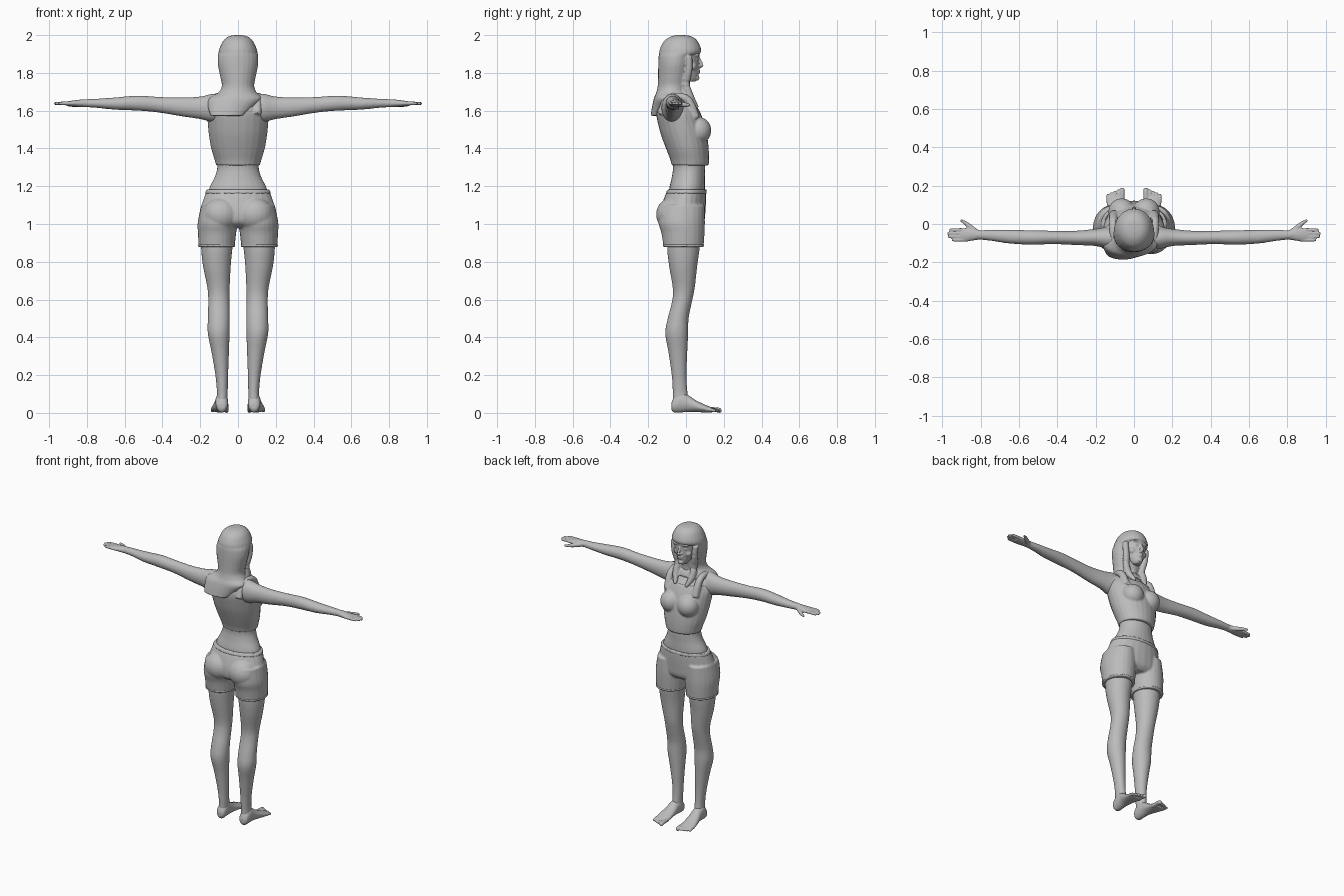
import bpy
import bmesh
from math import cos, sin, pi
from mathutils import Matrix, Vector

if "Cube" in bpy.data.objects:
    bpy.data.objects.remove(bpy.data.objects["Cube"])

CM = 0.01
grey = bpy.data.materials.new("plain grey")
grey.use_nodes = True
grey.diffuse_color = (0.5, 0.5, 0.5, 1)
grey.node_tree.nodes["Principled BSDF"].inputs["Base Color"].default_value = (0.5, 0.5, 0.5, 1)


def smooth_rows(rows, steps=4):
    """Catmull-Rom interpolation between cross-sections."""
    rows = [Vector(r) for r in rows]
    ends = [rows[0]] + rows + [rows[-1]]
    out = []
    for a, b, c, d in zip(ends, ends[1:], ends[2:], ends[3:]):
        for k in range(steps):
            t = k / steps
            out.append(b + (c - a) * (t / 2)
                       + (a * 2 - b * 5 + c * 4 - d) * (t * t / 2)
                       + (b * 3 - a - c * 3 + d) * (t ** 3 / 2))
    return out + [rows[-1]]


def loft(bm, axis, rows, sides=(1,), segments=24):
    """Rows are (position on axis, low u, high u, low v, high v) in cm."""
    for side in sides:
        rings = []
        for t, u0, u1, v0, v1 in smooth_rows(rows):
            ring = []
            for i in range(segments):
                a = 2 * pi * i / segments
                u = (u0 + u1) / 2 + (u1 - u0) / 2 * cos(a)
                v = (v0 + v1) / 2 + (v1 - v0) / 2 * sin(a)
                p = {"x": (t, u, v), "y": (u, t, v), "z": (u, v, t)}[axis]
                ring.append(bm.verts.new((p[0] * side * CM, p[1] * CM, p[2] * CM)))
            rings.append(ring)
        for r, s in zip(rings, rings[1:]):
            for i in range(segments):
                j = (i + 1) % segments
                bm.faces.new((r[i], r[j], s[j], s[i]))
        bm.faces.new(rings[0])
        bm.faces.new(rings[-1])


def tube(bm, points, sides=(1,), segments=12):
    """Round limb through (x, y, z, radius) points in cm."""
    for side in sides:
        path = smooth_rows(points, 3)
        rings = []
        for n, p in enumerate(path):
            d = path[min(n + 1, len(path) - 1)].xyz - path[max(n - 1, 0)].xyz
            turn = d.to_track_quat("Z", "Y")
            ring = []
            for i in range(segments):
                a = 2 * pi * i / segments
                q = p.xyz + turn @ Vector((cos(a), sin(a), 0)) * p.w
                ring.append(bm.verts.new((q.x * side * CM, q.y * CM, q.z * CM)))
            rings.append(ring)
        for r, s in zip(rings, rings[1:]):
            for i in range(segments):
                j = (i + 1) % segments
                bm.faces.new((r[i], r[j], s[j], s[i]))
        bm.faces.new(rings[0])
        bm.faces.new(rings[-1])


def blob(bm, centre, radii, sides=(1,)):
    for side in sides:
        place = Matrix.Translation((centre[0] * side * CM, centre[1] * CM, centre[2] * CM))
        size = Matrix.Diagonal([r * CM for r in radii] + [1])
        bmesh.ops.create_uvsphere(bm, u_segments=20, v_segments=14, radius=1,
                                  matrix=place @ size)


def finish(bm, name, voxel, relax):
    """Fuse the overlapping forms into one smooth skin."""
    bmesh.ops.recalc_face_normals(bm, faces=bm.faces)
    mesh = bpy.data.meshes.new(name)
    bm.to_mesh(mesh)
    bm.free()
    mesh.materials.append(grey)
    obj = bpy.data.objects.new(name, mesh)
    bpy.context.collection.objects.link(obj)
    fuse = obj.modifiers.new("fuse", "REMESH")
    fuse.mode = "VOXEL"
    fuse.voxel_size = voxel
    fuse.use_smooth_shade = True
    soft = obj.modifiers.new("soften", "SMOOTH")
    soft.factor = 0.5
    soft.iterations = relax
    return obj


BOTH = (1, -1)

# Skin: torso, neck, arms and legs
bm = bmesh.new()
loft(bm, "z", [(110, -15, 15, -9, 9), (118, -15.5, 15.5, -9, 10), (125, -12.3, 12.3, -7.5, 10),
               (131, -11, 11, -7, 10), (140, -13, 13, -9, 9), (152, -14, 14, -13, 8),
               (160, -15, 15, -14.5, 6.5), (165, -13, 13, -14, 3), (169, -7, 7, -11, 0)])
loft(bm, "z", [(160, -6, 6, -11, 4), (168, -4.8, 4.8, -9, 1), (180, -4.5, 4.5, -8, 2)])
loft(bm, "x", [(7, -12, -2, 156, 168), (13, -13, -1.5, 154, 169), (20, -11.5, -2.5, 155.5, 167.5),
               (30, -11, -3.5, 157, 167), (42, -10.5, -3.5, 159, 167.3), (53, -10.8, -3.3, 160, 168),
               (65, -10.2, -3, 160.5, 167), (75, -8.7, -3, 161.5, 166.3),
               (83, -8, -3.5, 162, 166)], BOTH)
loft(bm, "z", [(100, 1, 20, -9, 8), (88, 2.8, 19.6, -10, 7.3), (78, 3.8, 18.6, -9, 6),
               (66, 4.4, 16.2, -7, 4.6), (59, 4.5, 15.8, -7.4, 3.2), (50, 4.3, 16, -9.7, 1.4),
               (42, 4.4, 16, -11, 1.2), (32, 4.8, 14, -9.3, .7), (20, 5.2, 12, -7.6, .3),
               (11, 5.4, 11.2, -7, .8), (4, 5.4, 11.6, -7, 2)], BOTH)
finish(bm, "body", 0.007, 4)

# Feet with five toes
bm = bmesh.new()
loft(bm, "y", [(-7.8, 7, 10, 2, 5), (-6.5, 5.6, 11.5, .3, 8), (-3, 5.2, 12, .2, 11),
               (1, 5.2, 12.3, .5, 9.5), (5, 5, 13.3, .5, 6.8), (10, 4.9, 14.2, .2, 4.4),
               (14, 5.3, 14, .3, 2.8)], BOTH)
for n in range(5):
    x = 6.2 + 1.75 * n + (0.3 if n else 0)
    r = 1.3 if n == 0 else 0.9
    tip = 18 - 0.75 * n
    tube(bm, [(x, 11, 1.8, r), (x, tip - 2, 1.7, r), (x, tip, 1.2, r), (x, tip + .8, 1.1, r / 2)], BOTH)
finish(bm, "feet", 0.004, 2)

# Hands, palm down
bm = bmesh.new()
loft(bm, "x", [(80, -8, -3.3, 161.8, 166), (84, -8.6, -2.6, 162, 165.8),
               (88, -9.2, -2.3, 162.3, 165.3), (91, -9, -2.8, 162.6, 164.8)], BOTH)
for n, tip in enumerate((96.3, 97.4, 97, 95)):
    y = -3.1 - 1.75 * n
    tube(bm, [(87, y, 163.8, .95), (92, y, 163.9, .95), (tip - 1, y, 163.8, .8), (tip, y, 163.7, .5)], BOTH)
tube(bm, [(82.5, -4, 163.5, 1.5), (85.5, -1.6, 163.2, 1.4), (88, 0.6, 163, 1), (90.5, 2, 163, .6)], BOTH)
finish(bm, "hands", 0.004, 2)

# Face with brow, eyes, nose and lips
bm = bmesh.new()
loft(bm, "z", [(175.5, -2, 2, 1, 5), (177, -3.3, 3.3, -3, 6.3), (180, -5.2, 5.2, -7, 6.6),
               (184, -6.8, 6.8, -8, 6.8), (188, -7.7, 7.7, -8, 6.8), (192, -7.8, 7.8, -8, 7.5),
               (196, -6, 6, -7, 5)])
blob(bm, (0, 5.9, 177.3), (1.9, 1.2, 1.4))
blob(bm, (3.1, 5.6, 189.4), (2.5, 1.5, .8), BOTH)
blob(bm, (3, 5.2, 187), (1.4, 1.3, .75), BOTH)
blob(bm, (4, 3.6, 183.5), (2.3, 2, 2.2), BOTH)
tube(bm, [(0, 6.2, 189, .7), (0, 7.3, 186.5, .75), (0, 8.4, 184.2, .95), (0, 7, 183, .8)])
blob(bm, (.9, 7.1, 183.7), (.8, .9, .6), BOTH)
blob(bm, (0, 6.6, 181.3), (2, 1, .5))
blob(bm, (0, 6.4, 180.1), (1.7, 1, .6))
finish(bm, "face", 0.004, 2)

# Hair: cap, back fall spreading over the shoulders, and front locks
bm = bmesh.new()
loft(bm, "z", [(200, -1.5, 1.5, -4.5, -1), (199.3, -5, 5, -8, 3), (197, -7.8, 7.8, -11.5, 6),
               (193, -9.8, 9.8, -13.7, 7.9), (190.5, -10.4, 10.4, -14.2, 7.6),
               (188.5, -10.7, 10.7, -14.5, 4.5), (184, -10.6, 10.6, -14.7, 3),
               (178, -9.4, 9.4, -14.8, 2), (173, -8.6, 8.6, -15, 1),
               (169.5, -10.5, 10, -15.8, 0), (166.5, -15.5, 12.5, -17, -3),
               (162, -16, 8, -18, -6), (157.3, -14.5, 2.5, -18.7, -12)])
for side in BOTH:
    tube(bm, [(side * 8.3, 1.5, 189, 1.8), (side * 7.6, 1.5, 182, 2), (side * 6.2, 0, 174, 2.2),
              (side * 6, 2.2, 167, 2.2), (side * 4, 6, 161.5, 1)])
loft(bm, "z", [(170, -9, 9, -12, 1.5), (167.5, -12, 12, -12, 2.8), (166, -13.5, 13.5, -11, 3)])
finish(bm, "hair", 0.005, 4)

# Sleeveless cropped top
bm = bmesh.new()
loft(bm, "z", [(131, -11.6, 11.6, -7.6, 12), (134, -12.4, 12.4, -8.3, 12.2), (140, -14.2, 14.2, -10.6, 12),
               (147, -15.4, 15.4, -13.2, 11.2), (153, -16, 16, -14.8, 9.8),
               (158, -16.2, 16.2, -15.8, 8), (162, -15, 15, -15.8, 6)])
blob(bm, (6.4, 6.5, 149.5), (7, 6.9, 7.2), BOTH)
tube(bm, [(10.5, 5, 156, 2.5), (10.8, 1.5, 165, 2.3), (10.8, -4, 167.6, 2),
          (10.5, -10, 165.5, 2.3), (10, -13, 158, 2.4)], BOTH)
finish(bm, "cropped_top", 0.006, 3)

# Shorts with waistband and hems
bm = bmesh.new()
loft(bm, "z", [(117.8, -16.6, 16.6, -9.7, 10.6), (114, -18, 18, -11.5, 10.7),
               (107, -20, 20, -13.5, 10.3), (101, -20.5, 20.5, -13, 9.6), (98, -15, 15, -9, 7)])
loft(bm, "z", [(110, 2, 19.5, -14, 9.8), (101, .3, 21.3, -14.6, 10), (95, 1, 21.2, -13, 9.8),
               (87.8, 1.8, 20.8, -11.9, 9.3)], BOTH)
blob(bm, (9, -7.5, 105), (9.5, 8.3, 9), BOTH)
finish(bm, "shorts", 0.006, 3)
bm = bmesh.new()
loft(bm, "z", [(118.2, -16.8, 16.8, -9.9, 10.8), (116, -17.5, 17.5, -10.8, 11)], segments=40)
loft(bm, "z", [(89.3, 1.6, 21.2, -12.4, 9.7), (87.8, 1.6, 21.1, -12, 9.6)], BOTH, segments=40)
finish(bm, "shorts_trim", 0.006, 1)
